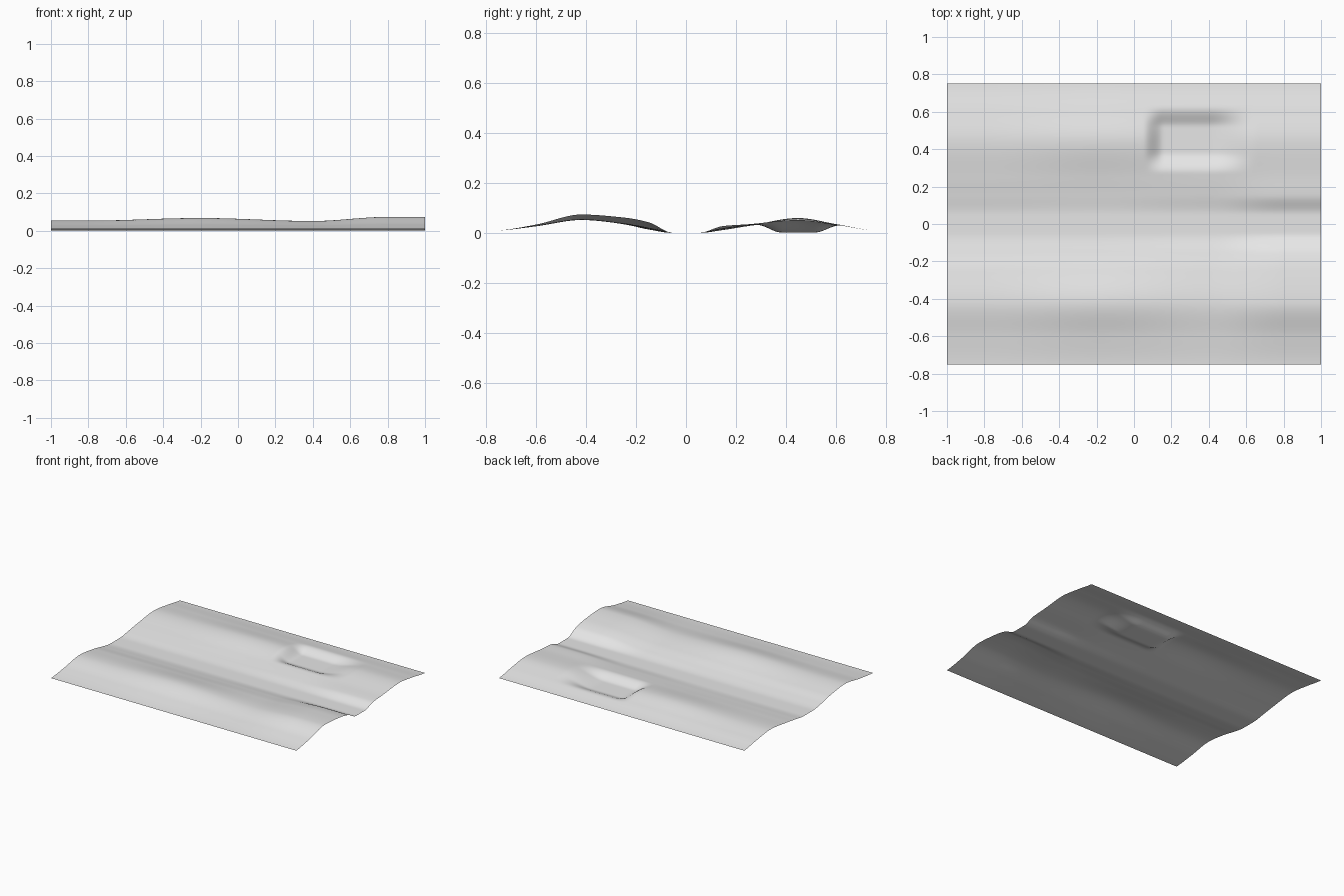
import bpy
import bmesh

default_cube = bpy.data.objects.get("Cube")
if default_cube:
    bpy.data.objects.remove(default_cube, do_unlink=True)

# Ridge and valley cross-sections (heights in thousandths) at four stations along x
STATIONS_Y = [-.75, -.6, -.42, -.25, -.15, -.05, .05, .15, .25, .45, .6, .75]
SECTIONS = [
    (-.8, [10, 27, 54, 35, 14, 0, 0, 13, 28, 50, 33, 10]),
    (-.2, [10, 32, 68, 38, 15, 0, 0, 12, 28, 60, 36, 10]),
    (.4, [10, 27, 52, 36, 18, 0, 0, 16, 30, 52, 34, 10]),
    (.8, [10, 34, 74, 62, 43, 0, 0, 28, 35, 52, 34, 10]),
]


def smoothstep(low, high, value):
    t = min(max((value - low) / (high - low), 0), 1)
    return t * t * (3 - 2 * t)


def section_curve(heights):
    """Return a smooth height function through one cross-section."""
    ys = STATIONS_Y
    last = len(ys) - 1
    secants = [(heights[i + 1] - heights[i]) / (ys[i + 1] - ys[i]) for i in range(last)]
    slopes = [secants[0] / 2]
    for a, b in zip(secants, secants[1:]):
        slopes.append(2 * a * b / (a + b) if a * b > 0 else 0)
    slopes.append(secants[-1] / 2)

    def evaluate(y):
        i = next((k for k in range(last) if y <= ys[k + 1]), last - 1)
        span = ys[i + 1] - ys[i]
        t = (y - ys[i]) / span
        blend = t * t * (3 - 2 * t)
        tangent = t * (1 - t) * ((1 - t) * slopes[i] - t * slopes[i + 1])
        return (heights[i] * (1 - blend) + heights[i + 1] * blend + span * tangent) / 1000

    return evaluate


CURVES = [(x, section_curve(heights)) for x, heights in SECTIONS]


def land_height(x, y):
    z = CURVES[0][1](y)
    for (x0, _), (x1, curve) in zip(CURVES, CURVES[1:]):
        z += (curve(y) - z) * smoothstep(x0, x1, x)
    # Sunken flat pad cut into the far ridge, open slope on its +x end
    along = smoothstep(.05, .16, x) * (1 - smoothstep(.4, .66, x))
    across = smoothstep(.27, .38, y) * (1 - smoothstep(.52, .63, y))
    return z + (.002 - z) * along * across


def make_material(name, color):
    material = bpy.data.materials.new(name)
    material.use_nodes = True
    material.diffuse_color = color
    shader = next(n for n in material.node_tree.nodes if n.type == 'BSDF_PRINCIPLED')
    shader.inputs["Base Color"].default_value = color
    return material


# Terrain sheet: a fine grid lifted to the land height
bm = bmesh.new()
bmesh.ops.create_grid(bm, x_segments=160, y_segments=120, size=1)
for vert in bm.verts:
    vert.co.y *= .75
    vert.co.z = land_height(vert.co.x, vert.co.y)
for face in bm.faces:
    face.smooth = True
mesh = bpy.data.meshes.new("terrain")
bm.to_mesh(mesh)
bm.free()
terrain = bpy.data.objects.new("terrain", mesh)
bpy.context.collection.objects.link(terrain)
mesh.materials.append(make_material("light grey", (.8, .8, .8, 1)))
